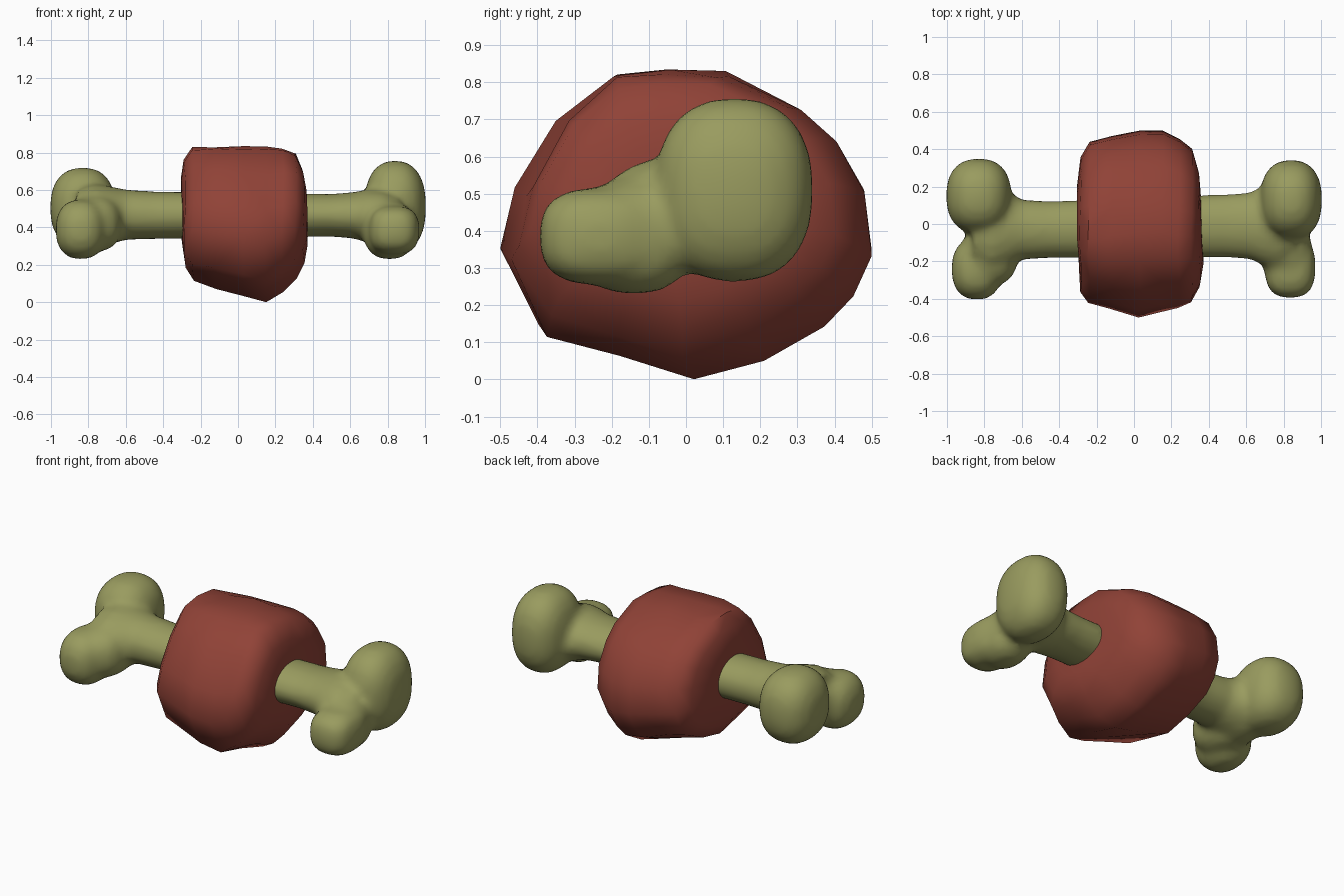
import bpy, bmesh, math
from mathutils import Vector

cube = bpy.data.objects.get("Cube")
if cube:
    bpy.data.objects.remove(cube)


def material(name, rgb):
    m = bpy.data.materials.new(name)
    m.use_nodes = True
    m.diffuse_color = (*rgb, 1)
    m.node_tree.nodes["Principled BSDF"].inputs["Base Color"].default_value = (*rgb, 1)
    return m


def make_object(name, bm, mat):
    bmesh.ops.recalc_face_normals(bm, faces=bm.faces)
    me = bpy.data.meshes.new(name)
    bm.to_mesh(me)
    bm.free()
    me.materials.append(mat)
    ob = bpy.data.objects.new(name, me)
    bpy.context.collection.objects.link(ob)
    return ob


def loft(bm, rings):
    """Skin a list of equal-length point loops and close both ends."""
    loops = [[bm.verts.new(p) for p in ring] for ring in rings]
    n = len(loops[0])
    for a, b in zip(loops, loops[1:]):
        for i in range(n):
            bm.faces.new((a[i], a[(i + 1) % n], b[(i + 1) % n], b[i]))
    bm.faces.new(loops[0])
    bm.faces.new(loops[-1])


def lobe(bm, centre, radii, power=0.84):
    """Slightly boxy ellipsoid for a bone knuckle."""
    for v in bmesh.ops.create_icosphere(bm, subdivisions=4, radius=1)["verts"]:
        v.co = Vector([c + r * math.copysign(abs(k) ** power, k)
                       for c, r, k in zip(centre, radii, v.co)])


def oval(x, y, z, ry, rz, n=20):
    turn = [2 * math.pi * i / n for i in range(n)]
    return [(x, y + ry * math.cos(a), z + rz * math.sin(a)) for a in turn]


bone_mat = material("olive bone", (0.32, 0.33, 0.115))
meat_mat = material("red meat", (0.28, 0.055, 0.038))

# Bone: shaft flaring into four knuckles, fused into one skin
bm = bmesh.new()
loft(bm, [oval(-0.86, -0.03, 0.45, 0.2, 0.16), oval(-0.76, -0.03, 0.46, 0.25, 0.175),
          oval(-0.68, -0.03, 0.465, 0.21, 0.155), oval(-0.6, -0.03, 0.468, 0.162, 0.135),
          oval(-0.45, -0.03, 0.465, 0.153, 0.128), oval(0.5, -0.01, 0.465, 0.17, 0.115),
          oval(0.62, -0.01, 0.465, 0.18, 0.125), oval(0.7, -0.01, 0.46, 0.215, 0.145),
          oval(0.78, -0.02, 0.45, 0.23, 0.15), oval(0.86, -0.02, 0.44, 0.19, 0.13)])
# Back knuckles
lobe(bm, (-0.83, 0.15, 0.505), (0.174, 0.2, 0.215))
lobe(bm, (0.84, 0.13, 0.51), (0.165, 0.212, 0.247))
# Front knuckles, each a tip with a fuller root towards the shaft
lobe(bm, (-0.84, -0.24, 0.39), (0.135, 0.165, 0.16))
lobe(bm, (-0.77, -0.16, 0.42), (0.15, 0.17, 0.15))
lobe(bm, (0.835, -0.23, 0.385), (0.135, 0.165, 0.13), 0.74)
lobe(bm, (0.81, -0.14, 0.385), (0.14, 0.16, 0.155))
bone = make_object("bone", bm, bone_mat)
remesh = bone.modifiers.new("fuse", "REMESH")
remesh.mode = "VOXEL"
remesh.voxel_size = 0.022
remesh.use_smooth_shade = True
soften = bone.modifiers.new("soften", "SMOOTH")
soften.factor = 0.5
soften.iterations = 7

# Meat: one lumpy outline, fitted to a box at each station along the bone
outline = [(-0.5, 0.33), (-0.46, 0.5), (-0.35, 0.69), (-0.2, 0.82), (-0.06, 0.835),
           (0.1, 0.825), (0.3, 0.73), (0.4, 0.64), (0.48, 0.5), (0.5, 0.33),
           (0.45, 0.22), (0.37, 0.14), (0.2, 0.055), (0, 0), (-0.2, 0.06), (-0.4, 0.12)]
# x, front, back, bottom, top
stations = [(-0.30, -0.22, 0.2, 0.28, 0.66), (-0.285, -0.36, 0.36, 0.18, 0.76),
            (-0.24, -0.42, 0.44, 0.11, 0.825), (-0.12, -0.455, 0.47, 0.075, 0.83),
            (0.03, -0.5, 0.5, 0.03, 0.835), (0.15, -0.47, 0.5, 0.0, 0.83),
            (0.24, -0.45, 0.455, 0.06, 0.825), (0.31, -0.42, 0.40, 0.13, 0.8),
            (0.35, -0.34, 0.28, 0.21, 0.71), (0.365, -0.22, 0.12, 0.3, 0.62)]
bm = bmesh.new()
loft(bm, [[(x, f + (b - f) * (y + 0.5), lo + (hi - lo) * z / 0.835) for y, z in outline]
          for x, f, b, lo, hi in stations])
# Shallow dents, fading out towards the front and back limits
for v in bm.verts:
    x, y, z = v.co
    v.co.x += 0.006 * math.sin(9 * y + 7 * z)
    v.co.y += 0.012 * math.sin(17 * x + 8 * z) * (1 - 2 * abs(y))
    v.co.z = max(0, z + 0.005 * math.sin(19 * x + 11 * y))
bmesh.ops.triangulate(bm, faces=[f for f in bm.faces if len(f.verts) == 4])
meat = make_object("meat", bm, meat_mat)
bpy.ops.object.select_all(action="DESELECT")
meat.select_set(True)
bpy.context.view_layer.objects.active = meat
bpy.ops.object.shade_smooth_by_angle(angle=math.radians(50))
